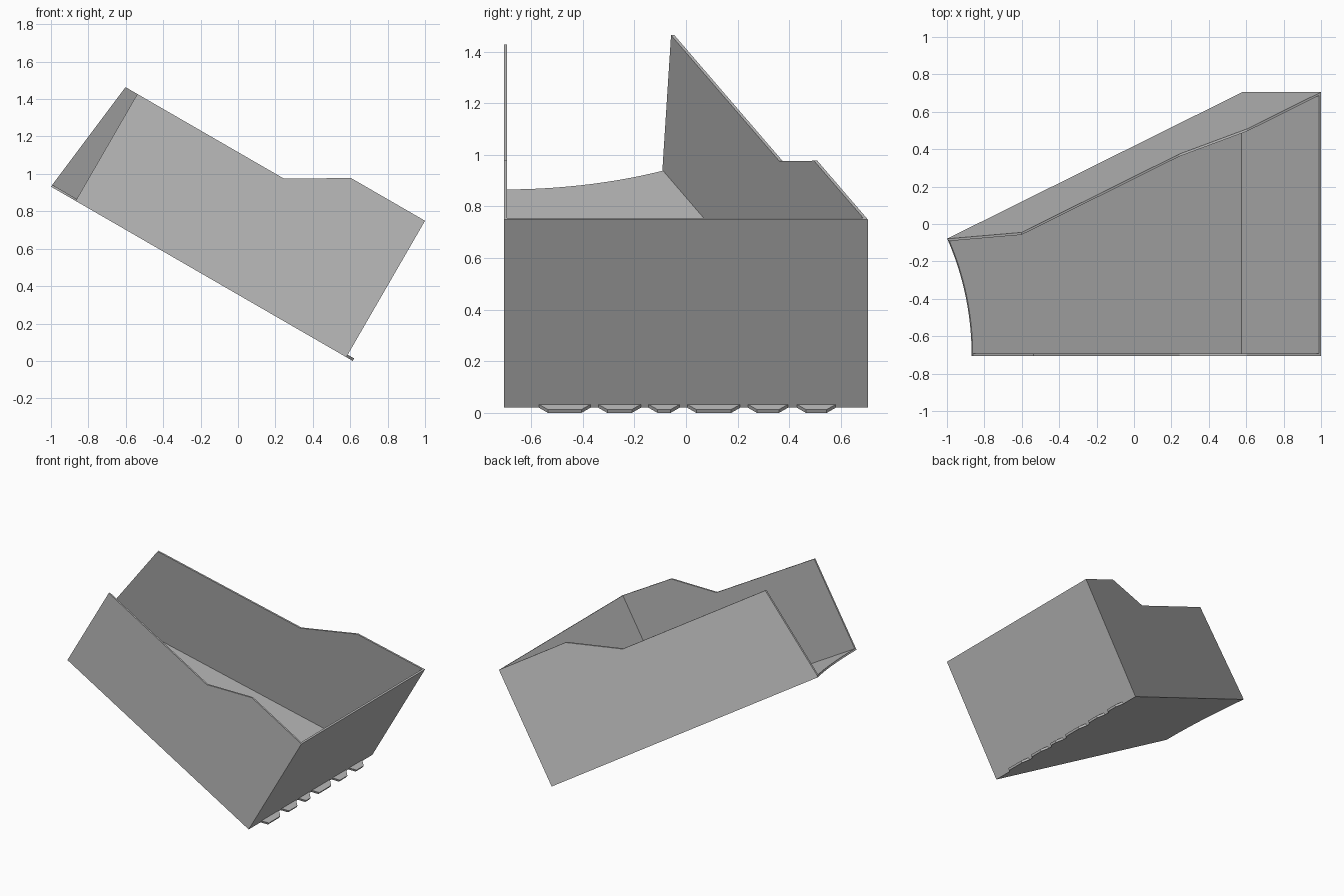
import bpy
import math

if "Cube" in bpy.data.objects:
    bpy.data.objects.remove(bpy.data.objects["Cube"], do_unlink=True)

grey = bpy.data.materials.new("plain grey")
grey.use_nodes = True
colour = (0.5, 0.5, 0.5, 1)
grey.diffuse_color = colour
grey.node_tree.nodes["Principled BSDF"].inputs["Base Color"].default_value = colour

T = 0.012                      # sheet thickness
HALF = 0.705                   # half depth
HIGH, LOW = 0.842, 0.66        # wall heights
FRONT_LEN, BACK_LEN = 1.671, 1.822
SLOPE = 0.43                   # how fast the back wall closes in
BACK_T = T * math.hypot(1, SLOPE)
TILT = math.radians(30)


def prism(name, lower, upper):
    """Solid between two matching outlines of (distance from end wall, y, height)."""
    n = len(lower)
    verts = [(-u, y, w) for u, y, w in lower + upper]
    faces = [tuple(range(n)), tuple(reversed(range(n, 2 * n)))]
    faces += [(i, i + n, (i + 1) % n + n, (i + 1) % n) for i in range(n)]
    mesh = bpy.data.meshes.new(name)
    mesh.from_pydata(verts, [], faces)
    mesh.materials.append(grey)
    obj = bpy.data.objects.new(name, mesh)
    bpy.context.collection.objects.link(obj)
    obj.location = (0.579, 0, 0.02)
    obj.rotation_euler = (0, TILT, 0)
    # make all normals point outwards
    import bmesh
    bm = bmesh.new()
    bm.from_mesh(mesh)
    bmesh.ops.recalc_face_normals(bm, faces=bm.faces)
    bm.to_mesh(mesh)
    bm.free()
    return obj


def plate(name, outline, z0, z1):
    return prism(name, [(u, y, z0) for u, y in outline],
                 [(u, y, z1) for u, y in outline])


def wall(name, foot, top, y0, slope, thick):
    profile = [(0, T), (0, HIGH), (0.456, HIGH), (0.768, LOW), (top, LOW), (foot, T)]
    return prism(name, [(u, y0 - slope * u, w) for u, w in profile],
                 [(u, y0 - slope * u - thick, w) for u, w in profile])


# Floor with a curved open edge
y_end = HALF - SLOPE * BACK_LEN
span, sag = y_end + HALF, BACK_LEN - FRONT_LEN
radius = span ** 2 / (2 * sag) + sag / 2
steps = 24
curve = []
for i in range(steps + 1):
    d = span * i / steps
    curve.append((FRONT_LEN + radius - math.sqrt(radius ** 2 - d ** 2), d - HALF))
plate("floor", [(0, HALF), (0, -HALF)] + curve, 0, T)

# Side walls
wall("front_wall", FRONT_LEN, FRONT_LEN, T - HALF, 0, T)
wall("back_wall", BACK_LEN, 1.744, HALF, SLOPE, BACK_T)

# Closed end, fitted between the side walls
inner = HALF - BACK_T
plate("end_wall", [(0, T - HALF), (T, T - HALF), (T, inner - SLOPE * T), (0, inner)], T, HIGH)

# Tapered tabs along the lower edge
tabs = [(-0.57, -0.37), (-0.34, -0.175), (-0.145, -0.025),
        (0.005, 0.21), (0.24, 0.395), (0.43, 0.58)]
reach, taper = 0.04, 0.035
for i, (a, b) in enumerate(tabs):
    plate(f"tab_{i + 1}", [(0, a), (0, b), (-reach, b - taper), (-reach, a + taper)], 0, 0.015)
